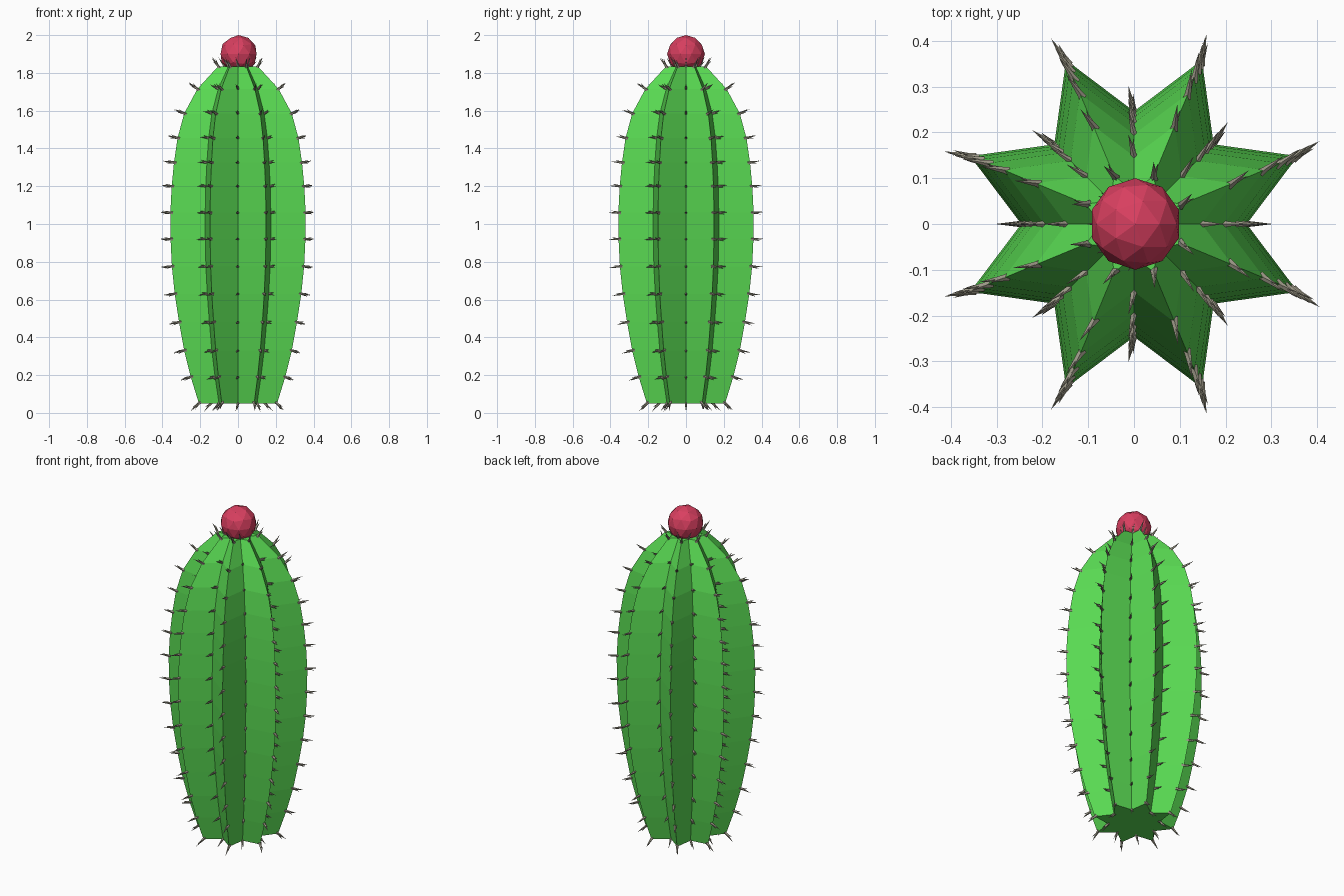
import bpy, bmesh, math
from mathutils import Vector, Matrix

if "Cube" in bpy.data.objects:
    bpy.data.objects.remove(bpy.data.objects["Cube"])


def finish(bm, name, color):
    bmesh.ops.recalc_face_normals(bm, faces=bm.faces)
    mesh = bpy.data.meshes.new(name)
    bm.to_mesh(mesh)
    bm.free()
    mat = bpy.data.materials.new(name + "_colour")
    mat.diffuse_color = (*color, 1)
    mat.use_nodes = True
    mat.node_tree.nodes["Principled BSDF"].inputs["Base Color"].default_value = mat.diffuse_color
    mesh.materials.append(mat)
    obj = bpy.data.objects.new(name, mesh)
    bpy.context.collection.objects.link(obj)
    return obj


# Ribbed body: an eight-pointed star lofted along a (half width, height) profile
PROFILE = [(0.207, 0.05), (0.25, 0.19), (0.285, 0.33), (0.312, 0.48), (0.335, 0.63),
           (0.35, 0.775), (0.357, 0.92), (0.358, 1.06), (0.351, 1.2), (0.339, 1.325),
           (0.32, 1.455), (0.285, 1.585), (0.215, 1.715), (0.105, 1.835)]
RIBS = 8
SIDES = RIBS * 2
body = bmesh.new()
rings = []
for half_width, z in PROFILE:
    tip = half_width / math.cos(math.pi / RIBS)
    ring = []
    for i in range(SIDES):
        a = i * math.tau / SIDES
        r = tip if i % 2 else tip * 0.635
        ring.append(body.verts.new((r * math.cos(a), r * math.sin(a), z)))
    rings.append(ring)
for low, high in zip(rings, rings[1:]):
    for i in range(SIDES):
        j = (i + 1) % SIDES
        body.faces.new((low[i], low[j], high[j], high[i]))
body.faces.new(rings[0][::-1])
body.faces.new(rings[-1])
body.normal_update()
anchors = [(v.co.copy(), v.normal.copy()) for v in body.verts]
finish(body, "ribbed_body", (0.10, 0.70, 0.085))

# Spines: a long and a short spike on every body vertex, swept away from +x
spines = bmesh.new()


def spike(base, direction, length, radius):
    d = direction.normalized()
    centre = base + d * (length / 2 - 0.012)
    rot = d.to_track_quat('Z', 'Y').to_matrix().to_4x4()
    bmesh.ops.create_cone(spines, cap_ends=True, segments=5, radius1=radius, radius2=0,
                          depth=length, matrix=Matrix.Translation(centre) @ rot)


for co, n in anchors:
    sweep = Vector((-co.y, co.x, 0)).normalized()
    sweep *= 0 if abs(co.y) < 1e-4 else math.copysign(1, co.y)
    side = n.cross(sweep if sweep.length else Vector((0, 1, 0)))
    spike(co, n + sweep * 0.22 + side * 0.05, 0.07, 0.009)
    spike(co, n + sweep * 0.05 - side * 0.25, 0.052, 0.008)
finish(spines, "spines", (0.33, 0.31, 0.24))

# Faceted fruit on top
fruit = bmesh.new()
bmesh.ops.create_icosphere(fruit, subdivisions=2, radius=0.1,
                           matrix=Matrix.Translation((0.003, 0, 1.9)))
finish(fruit, "fruit", (0.69, 0.05, 0.117))
